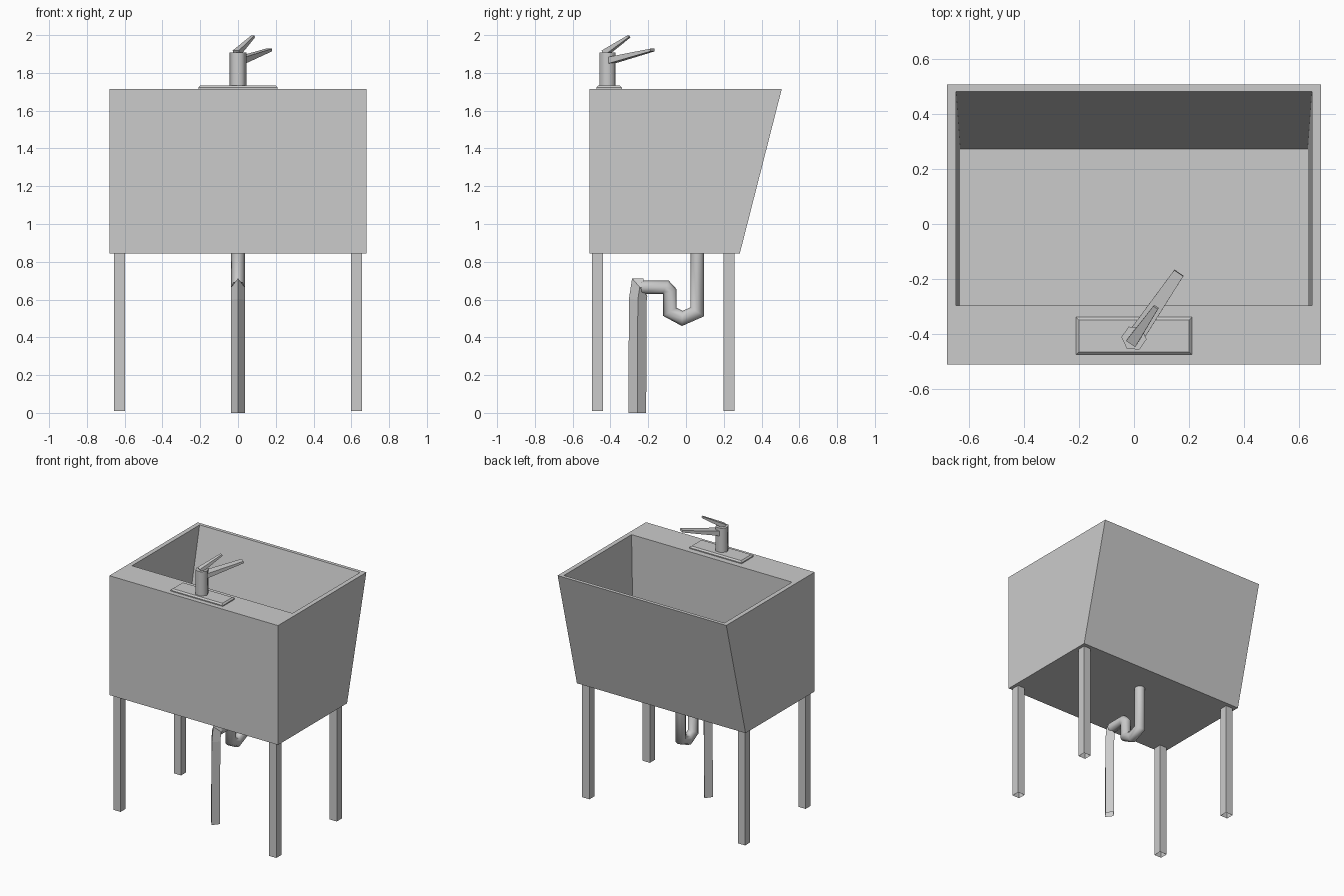
import bpy, bmesh, math
from mathutils import Vector

cube = bpy.data.objects.get("Cube")
if cube:
    bpy.data.objects.remove(cube)

GREY = (0.6, 0.6, 0.6, 1)
grey = bpy.data.materials.new("plain grey")
grey.use_nodes = True
grey.diffuse_color = GREY
grey.node_tree.nodes["Principled BSDF"].inputs["Base Color"].default_value = GREY


def finish(name, bm, smooth=None):
    """Turn a bmesh into a named grey object."""
    mesh = bpy.data.meshes.new(name)
    bmesh.ops.recalc_face_normals(bm, faces=bm.faces)
    bm.to_mesh(mesh)
    bm.free()
    mesh.materials.append(grey)
    ob = bpy.data.objects.new(name, mesh)
    bpy.context.collection.objects.link(ob)
    if smooth:
        bpy.ops.object.select_all(action="DESELECT")
        ob.select_set(True)
        bpy.context.view_layer.objects.active = ob
        bpy.ops.object.shade_smooth_by_angle(angle=math.radians(smooth))
    return ob


def loft(bm, rings, cap_start=True, cap_end=True):
    """Skin a list of equal-sized point rings."""
    loops = [[bm.verts.new(p) for p in ring] for ring in rings]
    n = len(loops[0])
    for a, b in zip(loops, loops[1:]):
        for i in range(n):
            j = (i + 1) % n
            bm.faces.new((a[i], a[j], b[j], b[i]))
    if cap_start:
        bm.faces.new(loops[0][::-1])
    if cap_end:
        bm.faces.new(loops[-1])
    return loops


def rect(hx, y0, y1, z, cx=0):
    return [(cx - hx, y0, z), (cx + hx, y0, z), (cx + hx, y1, z), (cx - hx, y1, z)]


def sweep(name, path, sides, rx, r, smooth=None):
    """Open tube along a path of (y, z) points in the centre plane, mitred at bends."""
    pts = [Vector((0, y, z)) for y, z in path]
    rings = []
    for i, p in enumerate(pts):
        d_in = (p - pts[max(i - 1, 0)]).normalized()
        d_out = (pts[min(i + 1, len(pts) - 1)] - p).normalized()
        t = (d_in + d_out).normalized()
        side = Vector((1, 0, 0))
        up = side.cross(t)
        ref = d_in if d_in.length else d_out
        stretch = 1 / max(t.dot(ref), 0.5)
        rings.append([p + side * rx * math.cos(a) + up * r * stretch * math.sin(a)
                      for a in (math.tau * k / sides for k in range(sides))])
    bm = bmesh.new()
    loft(bm, rings, False, False)
    return finish(name, bm, smooth)


def lever(name, start, end, size_start, size_end):
    """Tapered bar between two points; sizes are (width, thickness)."""
    a, b = Vector(start), Vector(end)
    d = (b - a).normalized()
    side = d.cross(Vector((0, 0, 1))).normalized()
    up = side.cross(d)
    rings = [[p + side * w * sx / 2 + up * h * sz / 2
              for sx, sz in ((-1, -1), (1, -1), (1, 1), (-1, 1))]
             for p, (w, h) in ((a, size_start), (b, size_end))]
    bm = bmesh.new()
    loft(bm, rings)
    return finish(name, bm)


# Tub: outer shell, rim and sunken basin in one skin
bm = bmesh.new()
loft(bm, [rect(0.68, -0.51, 0.285, 0.845),
          rect(0.68, -0.51, 0.507, 1.715),
          rect(0.647, -0.297, 0.482, 1.715),
          rect(0.632, -0.297, 0.272, 0.885)])
finish("tub", bm)

# Legs: square tubes open at the foot
for end, y in (("front", -0.468), ("back", 0.228)):
    for side, x in (("left", 0.628), ("right", -0.628)):
        bm = bmesh.new()
        loft(bm, [rect(0.029, y - 0.029, y + 0.029, z, x) for z in (0.01, 0.845)],
             False, False)
        finish(f"{end}_{side}_leg", bm)

# Drain: round trap and angular tailpipe
sweep("drain_trap", [(0.06, 0.845), (0.06, 0.535), (-0.02, 0.5), (-0.085, 0.535),
                     (-0.085, 0.64), (-0.108, 0.665), (-0.235, 0.665)],
      8, 0.036, 0.036, 70)
sweep("drain_tailpipe", [(-0.225, 0.665), (-0.245, 0.665), (-0.255, 0.6), (-0.258, 0)],
      4, 0.036, 0.047)

# Tap: bevelled plate, six-sided body, spout and handle
bm = bmesh.new()
loft(bm, [rect(0.21, -0.475, -0.339, 1.715),
          rect(0.21, -0.475, -0.339, 1.722),
          rect(0.2, -0.465, -0.349, 1.732)])
finish("tap_plate", bm)

bm = bmesh.new()
loft(bm, [[(0.046 * math.cos(a), -0.415 + 0.046 * math.sin(a), z)
           for a in (math.radians(55 + 60 * k) for k in range(6))]
          for z in (1.73, 1.908)])
finish("tap_body", bm, 65)

lever("tap_spout", (0.015, -0.395, 1.867), (0.163, -0.178, 1.921),
      (0.06, 0.034), (0.04, 0.014))
lever("tap_handle", (-0.008, -0.43, 1.905), (0.08, -0.302, 1.993),
      (0.04, 0.03), (0.02, 0.012))
